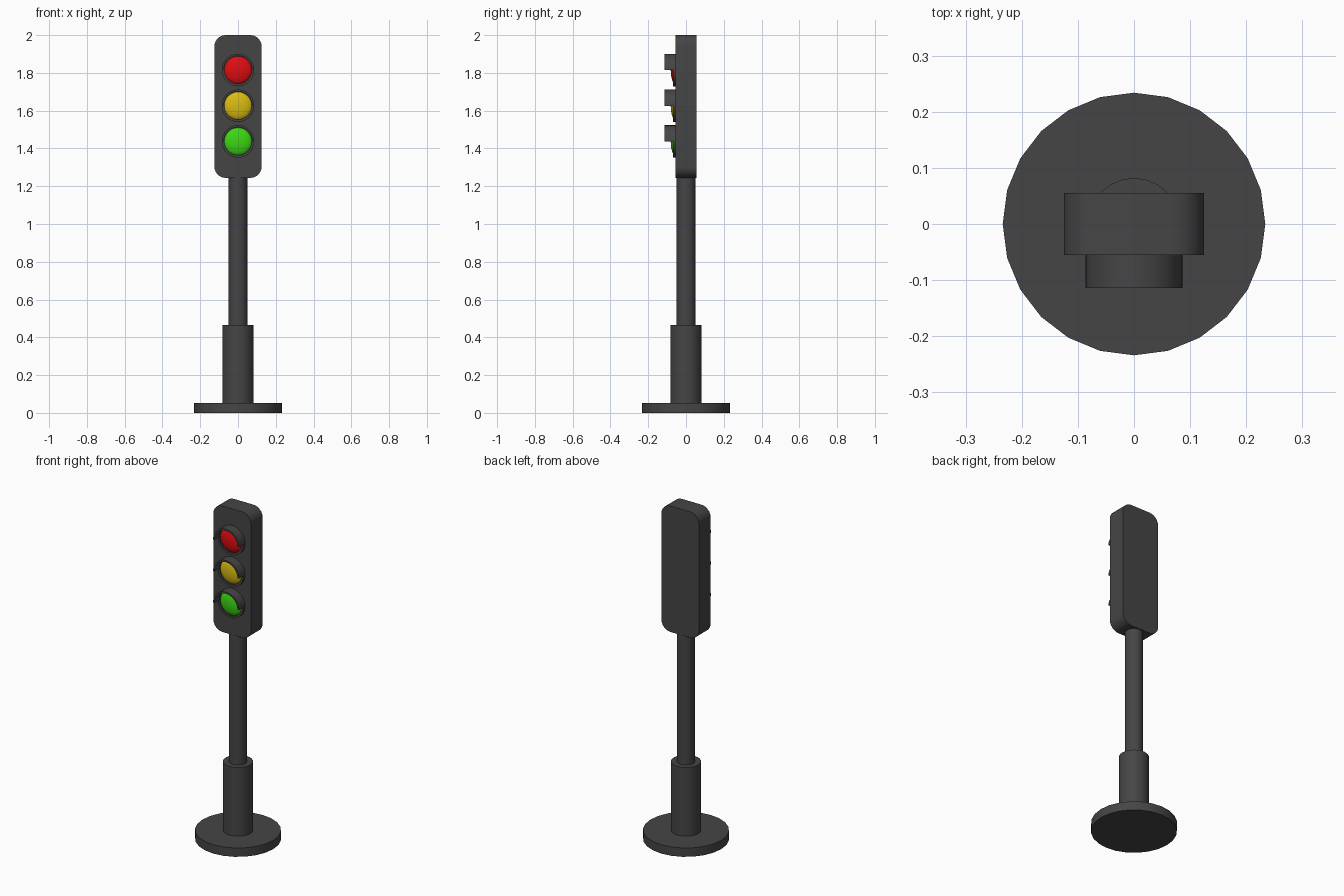
import bpy, bmesh, math
from mathutils import Matrix, Vector

if "Cube" in bpy.data.objects:
    bpy.data.objects.remove(bpy.data.objects["Cube"])


def finish(bm, name, color=None, angle=35):
    bmesh.ops.remove_doubles(bm, verts=bm.verts, dist=1e-5)
    bmesh.ops.recalc_face_normals(bm, faces=bm.faces)
    me = bpy.data.meshes.new(name)
    bm.to_mesh(me)
    bm.free()
    ob = bpy.data.objects.new(name, me)
    bpy.context.collection.objects.link(ob)
    mat = bpy.data.materials.new(name + "_paint")
    mat.diffuse_color = (*(color or (0.06, 0.06, 0.06)), 1)
    mat.use_nodes = True
    mat.node_tree.nodes["Principled BSDF"].inputs["Base Color"].default_value = mat.diffuse_color
    me.materials.append(mat)
    bpy.ops.object.select_all(action='DESELECT')
    ob.select_set(True)
    bpy.context.view_layer.objects.active = ob
    bpy.ops.object.shade_smooth_by_angle(angle=math.radians(angle))
    return ob


def cylinder(name, r, z0, z1):
    bm = bmesh.new()
    bmesh.ops.create_cone(bm, cap_ends=True, segments=24, radius1=r, radius2=r,
                          depth=z1 - z0, matrix=Matrix.Translation((0, 0, (z0 + z1) / 2)))
    return finish(bm, name)


def lathe(name, profile, z, sweep=360, closed=True, color=None):
    """Spin an (r, y) profile about the y axis, starting at +x and going over the top."""
    bm = bmesh.new()
    vs = [bm.verts.new((r, y, z)) for r, y in profile]
    pairs = list(zip(vs, vs[1:])) + ([(vs[-1], vs[0])] if closed else [])
    edges = [bm.edges.new(p) for p in pairs]
    bmesh.ops.spin(bm, geom=vs + edges, cent=(0, 0, z), axis=(0, -1, 0),
                   angle=math.radians(sweep), steps=32 * sweep // 360)
    if sweep < 360:
        bmesh.ops.remove_doubles(bm, verts=bm.verts, dist=1e-5)
        bmesh.ops.holes_fill(bm, edges=[e for e in bm.edges if e.is_boundary], sides=4)
    return finish(bm, name, color)


# Stand
cylinder("base_plate", 0.234, 0, 0.053)
cylinder("pole_sleeve", 0.082, 0.053, 0.465)
cylinder("pole", 0.05, 0.465, 1.26)

# Signal housing with rounded front outline
bm = bmesh.new()
bmesh.ops.create_cube(bm, size=1, matrix=Matrix.Translation((0, 0, 1.622)) @
                      Matrix.Diagonal((0.25, 0.11, 0.756, 1)))
corners = [e for e in bm.edges
           if abs((e.verts[0].co - e.verts[1].co).normalized().dot(Vector((0, 1, 0)))) > 0.9]
bmesh.ops.bevel(bm, geom=corners, offset=0.06, segments=6, profile=0.5, affect='EDGES')
finish(bm, "housing")

# Lamps: rim, visor over the top half, domed lens
lamps = [("red", 1.815, (0.75, 0.004, 0.006)),
         ("yellow", 1.626, (0.70, 0.50, 0.006)),
         ("green", 1.437, (0.045, 0.68, 0.006))]
dome = [(0.076 * math.cos(t * math.pi / 12), -0.055 - 0.026 * math.sin(t * math.pi / 12))
        for t in range(7)]
for label, z, color in lamps:
    lathe(label + "_rim", [(0.073, -0.05), (0.086, -0.05), (0.086, -0.069), (0.073, -0.069)], z)
    lathe(label + "_visor", [(0.076, -0.06), (0.086, -0.06), (0.086, -0.114), (0.076, -0.114)],
          z, sweep=180)
    lathe(label + "_lens", dome, z, closed=False, color=color)
